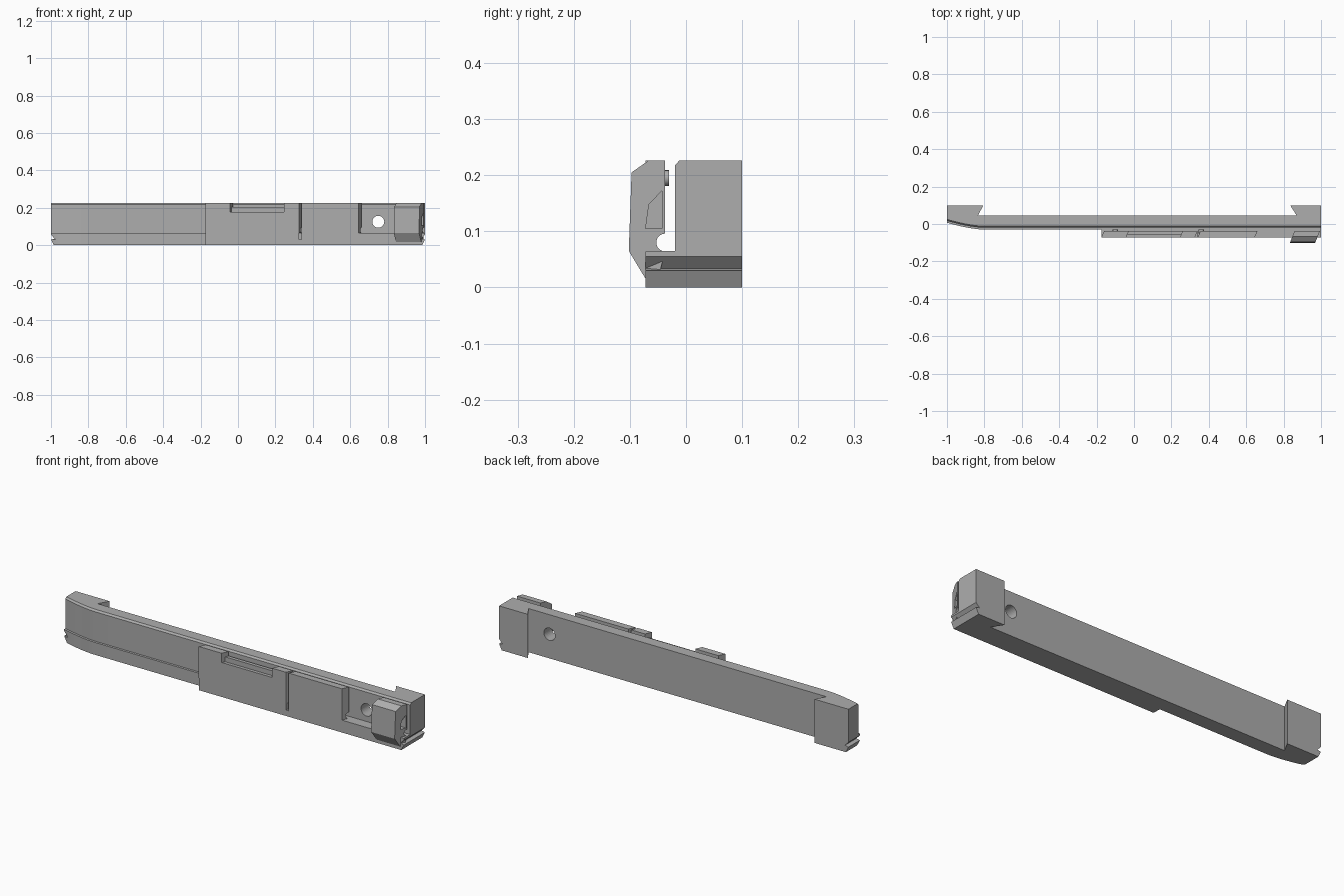
import bpy, bmesh, math

if "Cube" in bpy.data.objects:
    bpy.data.objects.remove(bpy.data.objects["Cube"], do_unlink=True)

GREY = (0.42, 0.42, 0.42, 1)
mat = bpy.data.materials.new("plain grey")
mat.use_nodes = True
mat.diffuse_color = GREY
mat.node_tree.nodes["Principled BSDF"].inputs["Base Color"].default_value = GREY


def loft(name, rings):
    """Skin a stack of matching closed rings and cap both ends."""
    bm = bmesh.new()
    rows = [[bm.verts.new(p) for p in ring] for ring in rings]
    n = len(rows[0])
    for a, b in zip(rows, rows[1:]):
        for i in range(n):
            j = (i + 1) % n
            bm.faces.new((a[i], a[j], b[j], b[i]))
    bm.faces.new(rows[0])
    bm.faces.new(rows[-1])
    bmesh.ops.recalc_face_normals(bm, faces=bm.faces)
    mesh = bpy.data.meshes.new(name)
    bm.to_mesh(mesh)
    bm.free()
    mesh.materials.append(mat)
    ob = bpy.data.objects.new(name, mesh)
    bpy.context.collection.objects.link(ob)
    return ob


def along_x(name, profile, x0, x1, shear=0.0):
    """Extrude a (y, z) profile along x, with ends slanted by shear."""
    return loft(name, [[(x + shear * (y + 0.072), y, z) for y, z in profile]
                       for x in (x0, x1)])


def box(name, x0, x1, y0, y1, z0, z1):
    return along_x(name, [(y0, z0), (y1, z0), (y1, z1), (y0, z1)], x0, x1)


def rod(name, x, z, r, y0, y1, n=32):
    ang = [2 * math.pi * i / n for i in range(n)]
    return loft(name, [[(x + r * math.cos(a), y, z + r * math.sin(a)) for a in ang]
                       for y in (y0, y1)])


def cut(target, cutter):
    mod = target.modifiers.new("cut", "BOOLEAN")
    mod.operation = "DIFFERENCE"
    mod.solver = "EXACT"
    mod.object = cutter
    cutter.hide_render = True
    cutter.hide_viewport = True
    cutter.display_type = "WIRE"


# Rail: plan outline with dovetailed end tabs and a swept front corner
def rail_ring(z, reach, front, step):
    pts = [(-1, .1), (-.805, .1), (-.835, .045), (.87, .045), (.835, .1),
           (1, .1), (1, step), (-.174, step), (-.175, front)]
    for i in range(9):
        t = i / 8
        pts.append((-.8 - .2 * t, front + .037 * t ** 1.6))
    return [(max(-reach, min(reach, x)), y, z) for x, y in pts]


rail = loft("rail", [rail_ring(*lv) for lv in (
    (0, .985, -.03, -.072),
    (.03, 1, -.03, -.072),
    (.034, .98, -.03, -.072),
    (.055, 1, -.03, -.072),
    (.064, 1, -.03, -.072),
    (.065, 1, -.02, -.02),
    (.217, 1, -.02, -.02),
    (.226, 1, -.012, -.012))])
cut(rail, rod("hole_cutter", .75, .125, .032, -.2, .2))
cut(rail, box("slit_cutter", .325, .34, -.1, -.037, .03, .08))

# Round relief at the foot of the slot behind the front panels
relief = [(-.037 + .016 * math.cos(math.radians(a)), .08 + .016 * math.sin(math.radians(a)))
          for a in range(90, 271, 20)]


def panel(name, x0, x1, top, back=-.037):
    face = [(-.072, .064), (-.072, top), (back, top)]
    if back != -.037:
        face += [(back, .18), (-.037, .18)]
    return along_x(name, face + relief, x0, x1, .45)


# Front panels, with a lowered window and a slit between them
panel("front_panel_right", -.175, -.043, .226)
panel("window_sill", -.043, .245, .178)
along_x("window_ledge", [(-.055, .178), (-.055, .203), (-.037, .203), (-.037, .178)],
        -.043, .245, .45)
panel("front_panel_middle", .245, .325, .226)
panel("front_panel_left", .34, .645, .226)

# Small bosses behind the panels
for side, x in (("right", -.1), ("left", .36)):
    rod("boss_" + side, x, .195, .014, -.05, -.03, 16)

# End clip with bevelled face and a pocket in its outer end
clip = along_x("end_clip", [(-.05, .015), (-.073, .017), (-.102, .065), (-.097, .205),
                            (-.067, .226), (-.037, .226)] + relief, .845, .98, .4)
pocket = along_x("pocket_cutter", [(-.072, .105), (-.066, .148), (-.043, .172), (-.043, .105)],
                 .955, 1.1)
cut(clip, pocket)

# Shading: smooth curves with sharp edges
for ob in bpy.context.scene.objects:
    if ob.type == "MESH":
        ob.select_set(not ob.hide_render)
bpy.context.view_layer.objects.active = rail
bpy.ops.object.shade_smooth_by_angle(angle=math.radians(25))
